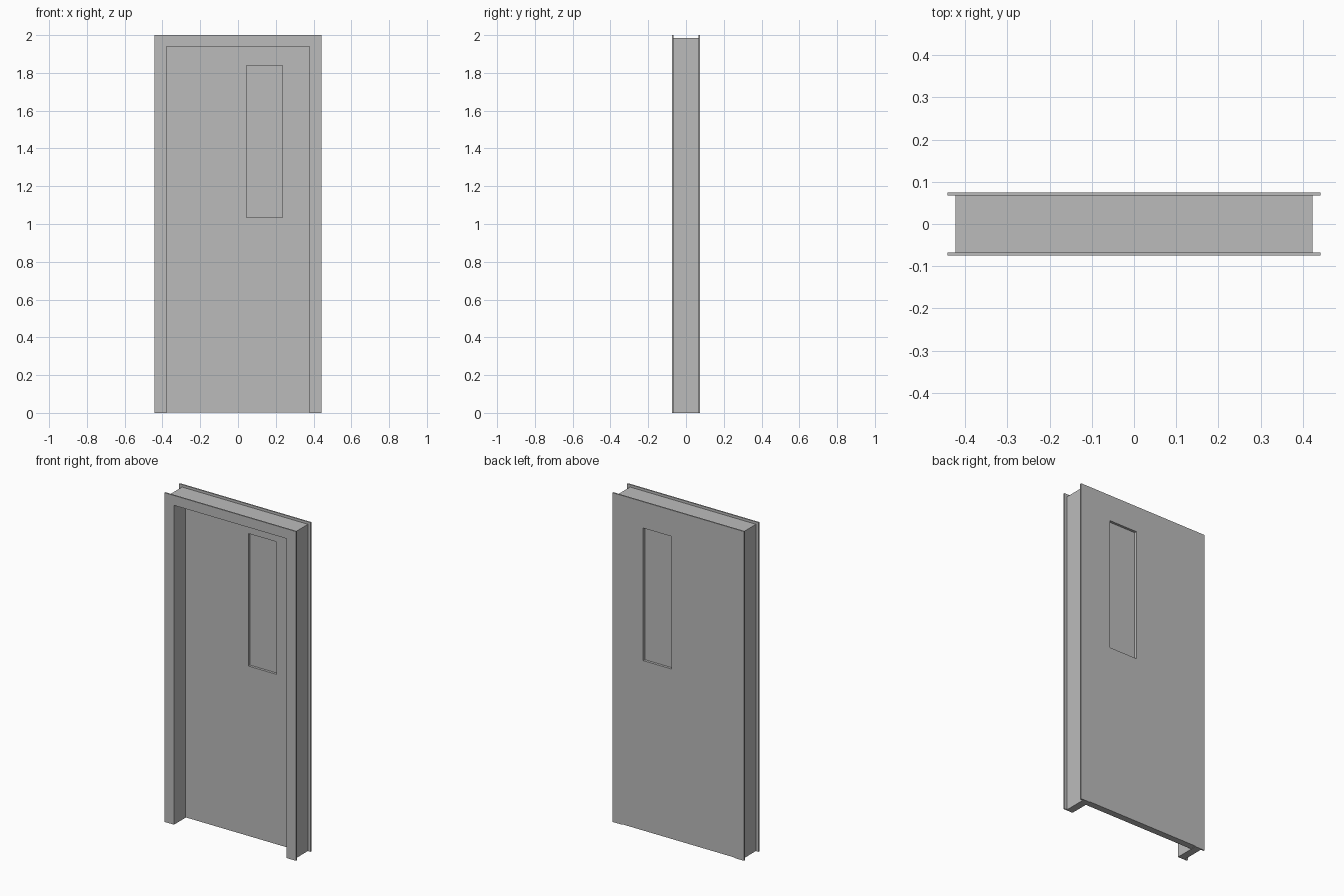
import bpy
import bmesh

cube = bpy.data.objects.get("Cube")
if cube:
    bpy.data.objects.remove(cube, do_unlink=True)

grey = bpy.data.materials.new("plain_grey")
grey.use_nodes = True
colour = (0.5, 0.5, 0.5, 1)
grey.diffuse_color = colour
grey.node_tree.nodes["Principled BSDF"].inputs["Base Color"].default_value = colour

OPEN_X, OPEN_Z = 0.378, 1.94   # clear opening
DEPTH, TRIM = 0.075, 0.008     # half depth of frame, architrave thickness
WIN = (0.045, 0.235, 1.035, 1.84)


def extrude(name, outlines, y0, y1):
    """Extrude x-z polygons from y0 to y1 into one object."""
    bm = bmesh.new()
    for outline in outlines:
        face = bm.faces.new([bm.verts.new((x, y0, z)) for x, z in outline])
        result = bmesh.ops.extrude_face_region(bm, geom=[face], use_keep_orig=True)
        moved = [v for v in result["geom"] if isinstance(v, bmesh.types.BMVert)]
        bmesh.ops.translate(bm, verts=moved, vec=(0, y1 - y0, 0))
    bmesh.ops.recalc_face_normals(bm, faces=bm.faces)
    mesh = bpy.data.meshes.new(name)
    bm.to_mesh(mesh)
    bm.free()
    mesh.materials.append(grey)
    obj = bpy.data.objects.new(name, mesh)
    bpy.context.collection.objects.link(obj)
    return obj


def arch(width, height):
    """Door-frame outline around the opening, open at the floor."""
    return [(-width, 0), (-width, height), (width, height), (width, 0),
            (OPEN_X, 0), (OPEN_X, OPEN_Z), (-OPEN_X, OPEN_Z), (-OPEN_X, 0)]


def rect(x0, x1, z0, z1):
    return [(x0, z0), (x1, z0), (x1, z1), (x0, z1)]


# Frame lining with an architrave on each face
extrude("door_lining", [arch(0.423, 1.985)], -DEPTH + TRIM, DEPTH - TRIM)
extrude("front_architrave", [arch(0.442, 2)], -DEPTH, -DEPTH + TRIM)
extrude("back_architrave", [arch(0.442, 2)], DEPTH - TRIM, DEPTH)

# Door leaf, flush with the back, with a window opening cut through it
leaf = extrude("door_leaf", [rect(-OPEN_X, OPEN_X, 0.003, OPEN_Z)], 0.035, DEPTH)
cutter = extrude("window_cutter", [rect(*WIN)], 0, 0.12)
cutter.hide_render = True
cutter.hide_viewport = True
cut = leaf.modifiers.new("window_opening", "BOOLEAN")
cut.operation = "DIFFERENCE"
cut.solver = "EXACT"
cut.object = cutter

# Window pane set back from both faces of the leaf
extrude("window_pane", [rect(*WIN)], 0.05, 0.06)
